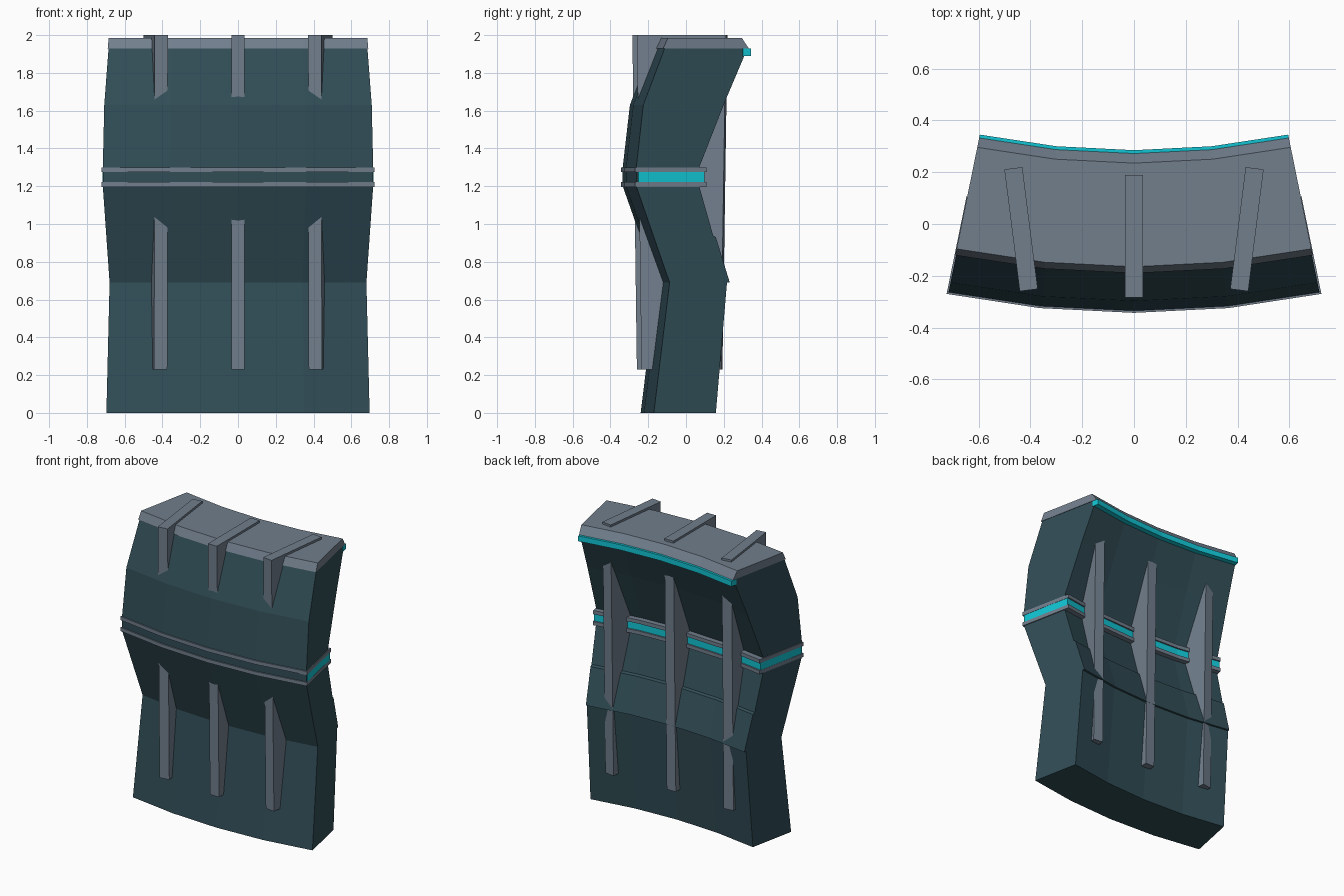
import bpy, bmesh, math
from mathutils import Vector

cube = bpy.data.objects.get("Cube")
if cube:
    bpy.data.objects.remove(cube, do_unlink=True)

CENTRE_Y = 3.27   # axis about which the wall bends
SEGMENTS = 4


def material(name, rgb):
    m = bpy.data.materials.new(name)
    m.use_nodes = True
    m.diffuse_color = (*rgb, 1)
    m.node_tree.nodes["Principled BSDF"].inputs["Base Color"].default_value = (*rgb, 1)
    return m


teal = material("dark teal", (0.03, 0.073, 0.092))
grey = material("slate grey", (0.165, 0.21, 0.265))
cyan = material("bright cyan", (0.006, 0.56, 0.66))


def loft(name, rings, mat):
    """Skin a row of matching closed rings and cap both ends."""
    bm = bmesh.new()
    rows = [[bm.verts.new(p) for p in ring] for ring in rings]
    for a, b in zip(rows, rows[1:]):
        for i in range(len(a)):
            j = (i + 1) % len(a)
            bm.faces.new((a[i], a[j], b[j], b[i]))
    bm.faces.new(rows[0])
    bm.faces.new(rows[-1])
    bmesh.ops.recalc_face_normals(bm, faces=bm.faces)
    mesh = bpy.data.meshes.new(name)
    bm.to_mesh(mesh)
    bm.free()
    mesh.materials.append(mat)
    obj = bpy.data.objects.new(name, mesh)
    bpy.context.collection.objects.link(obj)
    return obj


def bent(name, profile, mat, half_angle=11.45):
    """Sweep a (y, z) profile along the wall's arc."""
    rings = []
    for s in range(SEGMENTS + 1):
        a = math.radians(half_angle) * (2 * s / SEGMENTS - 1)
        rings.append([((CENTRE_Y - y) * math.sin(a),
                       CENTRE_Y - (CENTRE_Y - y) * math.cos(a), z)
                      for y, z in profile])
    return loft(name, rings, mat)


def band(name, front, back, low, high, mat, half_angle):
    return bent(name, [(front, low), (back, low), (back, high), (front, high)],
                mat, half_angle)


# Wall body: front edge upward, then back edge downward with small overhangs
front_edge = [(-0.24, 0), (-0.155, 0.69), (-0.335, 1.2), (-0.335, 1.3),
              (-0.297, 1.63), (-0.18, 1.935)]
back_edge = [(0.268, 1.935), (0.145, 1.65), (0.005, 1.3), (0.005, 1.2),
             (0.08, 0.94), (0.095, 0.93), (0.17, 0.69), (0.155, 0.69), (0.095, 0)]
bent("wall_body", front_edge + back_edge, teal)

# Bevelled coping on top, with a light strip beneath its rear edge
bent("top_cap", [(-0.19, 1.93), (-0.165, 1.985), (0.235, 1.985), (0.272, 1.93)], grey, 11.5)
band("rear_light_strip", 0.24, 0.285, 1.89, 1.928, cyan, 11.5)

# Waist trim: two rails around a light strip
band("lower_rail", -0.343, 0.042, 1.197, 1.223, grey, 11.55)
band("upper_rail", -0.343, 0.042, 1.274, 1.3, grey, 11.55)
band("waist_light_strip", -0.325, 0.032, 1.223, 1.274, cyan, 11.52)

# Tapered ribs that pass right through the wall
for name, side in (("right_rib", -1), ("centre_rib", 0), ("left_rib", 1)):
    turn = math.radians(-7.2 * side)
    along = Vector((-math.sin(turn), math.cos(turn), 0))
    across = Vector((along.y, -along.x, 0)) * 0.035
    middle = Vector((0.436 * side, -0.047 + 0.027 * abs(side), 0))
    outline = [(-0.213, 0.23), (0.21, 0.23), (0.237, 2.0), (-0.237, 2.0)]
    rings = [[middle + along * d + across * k + Vector((0, 0, z)) for d, z in outline]
             for k in (-1, 1)]
    loft(name, rings, grey)
